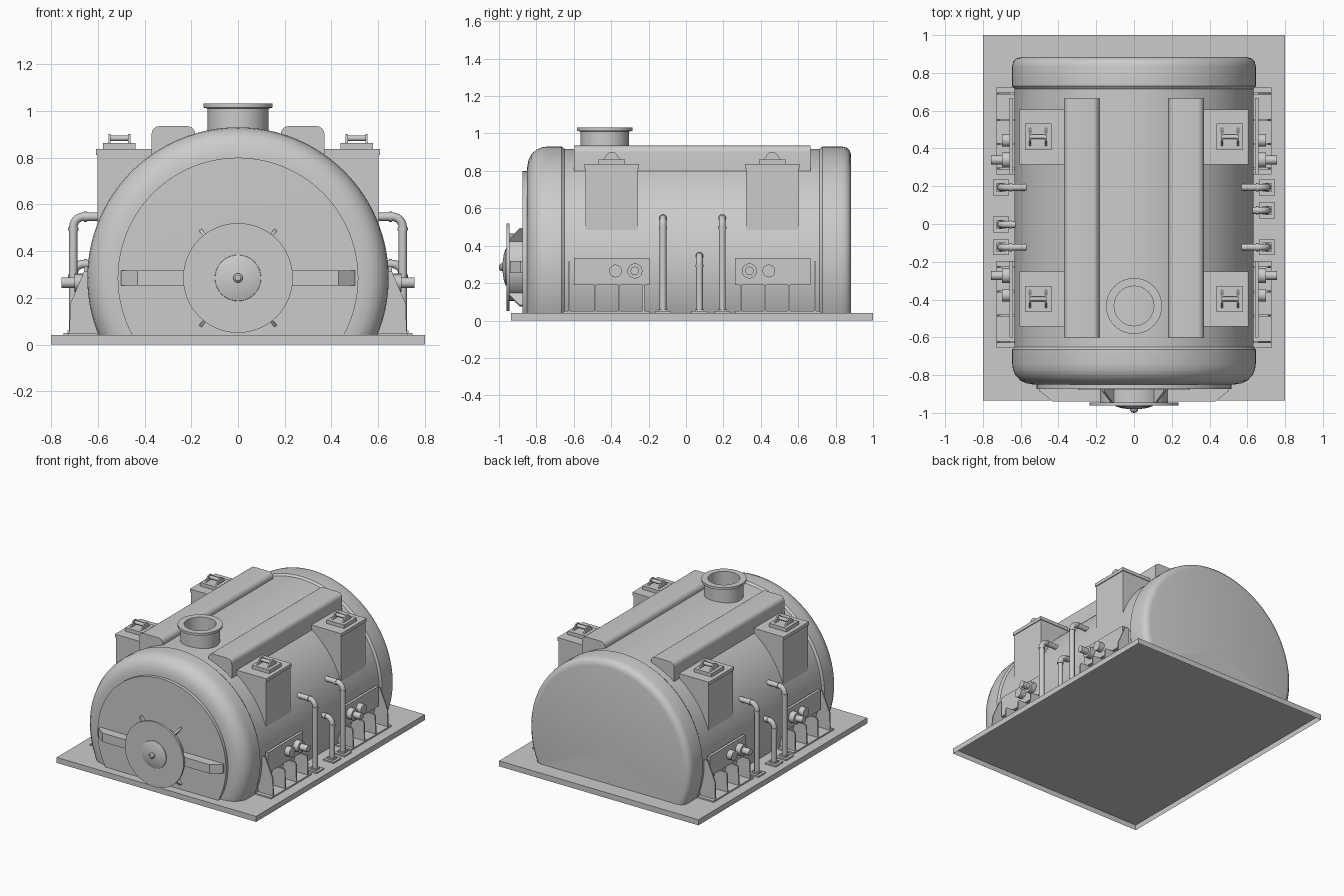
import bpy, bmesh, math
from mathutils import Vector

if "Cube" in bpy.data.objects:
    bpy.data.objects.remove(bpy.data.objects["Cube"], do_unlink=True)

GREY = bpy.data.materials.new("plain_grey")
GREY.use_nodes = True
GREY.diffuse_color = (0.6, 0.6, 0.6, 1)
GREY.node_tree.nodes["Principled BSDF"].inputs["Base Color"].default_value = (0.6, 0.6, 0.6, 1)

AXIS_Z = 0.285      # height of the tank axis
DECK = 0.04         # top of the base plate


def finish(name, bm, smooth=True):
    bmesh.ops.recalc_face_normals(bm, faces=bm.faces)
    mesh = bpy.data.meshes.new(name)
    bm.to_mesh(mesh)
    bm.free()
    mesh.materials.append(GREY)
    obj = bpy.data.objects.new(name, mesh)
    bpy.context.collection.objects.link(obj)
    if smooth:
        bpy.ops.object.select_all(action='DESELECT')
        obj.select_set(True)
        bpy.context.view_layer.objects.active = obj
        bpy.ops.object.shade_smooth_by_angle(angle=math.radians(32))
    return obj


def box(name, x, y, z, bevel=0, hollow=0):
    """Box from (low, high) pairs, with rounded top edges or a hollow underside."""
    bm = bmesh.new()
    bmesh.ops.create_cube(bm, size=1)
    for v in bm.verts:
        v.co = Vector([(a + b) / 2 + c * abs(b - a) for c, (a, b) in zip(v.co, (x, y, z))])
    if bevel:
        edges = [e for e in bm.edges if abs(e.verts[0].co.y - e.verts[1].co.y) > 0.01
                 and e.verts[0].co.z > sum(z) / 2]
        bmesh.ops.bevel(bm, geom=edges, offset=bevel, segments=6, profile=0.5, affect='EDGES')
    if hollow:
        floor = min(bm.faces, key=lambda f: f.calc_center_median().z)
        bmesh.ops.inset_region(bm, faces=[floor], thickness=hollow)
        bmesh.ops.translate(bm, verts=floor.verts, vec=(0, 0, z[1] - z[0] - hollow))
    return finish(name, bm, bool(bevel))


def prism(name, points, offset):
    """Flat outline pushed along an offset."""
    bm = bmesh.new()
    face = bm.faces.new([bm.verts.new(p) for p in points])
    out = bmesh.ops.extrude_face_region(bm, geom=[face], use_keep_orig=True)
    moved = [g for g in out["geom"] if isinstance(g, bmesh.types.BMVert)]
    bmesh.ops.translate(bm, verts=moved, vec=offset)
    return finish(name, bm)


def lathe(name, profile, axis, centre, segs=32, closed=False, cut=None):
    """Turn (radius, distance) points round an axis."""
    bm = bmesh.new()
    rings = []
    for r, t in profile:
        ring = []
        for i in range(segs):
            a = math.tau * i / segs
            p = [r * math.cos(a), r * math.sin(a)]
            p.insert("XYZ".index(axis), t)
            ring.append(bm.verts.new(Vector(p) + Vector(centre)))
        rings.append(ring)
    pairs = list(zip(rings, rings[1:]))
    if closed:
        pairs.append((rings[-1], rings[0]))
    for a, b in pairs:
        for i in range(segs):
            j = (i + 1) % segs
            bm.faces.new((a[i], a[j], b[j], b[i]))
    bmesh.ops.remove_doubles(bm, verts=bm.verts, dist=1e-5)
    if cut is not None:
        geom = bm.verts[:] + bm.edges[:] + bm.faces[:]
        bmesh.ops.bisect_plane(bm, geom=geom, plane_co=(0, 0, cut), plane_no=(0, 0, 1), clear_inner=True)
        bmesh.ops.holes_fill(bm, edges=[e for e in bm.edges if e.is_boundary])
    return finish(name, bm)


def rod(name, axis, centre, r, a, b, segs=24):
    return lathe(name, [(0, a), (r, a), (r, b), (0, b)], axis, centre, segs)


def pipe(name, points, r):
    curve = bpy.data.curves.new(name, 'CURVE')
    curve.dimensions = '3D'
    curve.bevel_depth = r
    curve.bevel_resolution = 4
    curve.use_fill_caps = True
    spline = curve.splines.new('POLY')
    spline.points.add(len(points) - 1)
    for sp, p in zip(spline.points, points):
        sp.co = (*p, 1)
    spline.use_smooth = True
    curve.materials.append(GREY)
    obj = bpy.data.objects.new(name, curve)
    bpy.context.collection.objects.link(obj)


# Base plate, open underneath, and tank
box("base_plate", (-0.8, 0.8), (-0.935, 1), (0, DECK), hollow=0.003)
R, M = 0.645, 0.633
tank = [(0, -0.85), (0.53, -0.85), (0.57, -0.843), (0.602, -0.828), (0.628, -0.8), (0.641, -0.77), (R, -0.74),
        (R, -0.665), (M, -0.65), (M, 0.715), (R, 0.73), (R, 0.835), (0.639, 0.86),
        (0.622, 0.877), (0.597, 0.883), (0, 0.883)]
lathe("tank", tank, "Y", (0, 0, AXIS_Z), 128, cut=DECK - 0.001)

# Front door, cross bar and round hatch
lathe("front_door", [(0, -0.84), (0.515, -0.84), (0.515, -0.874), (0, -0.876)],
      "Y", (0, 0, AXIS_Z), 96, cut=DECK - 0.001)
prism("door_bar", [(-0.5, -0.86, 0.253), (-0.5, -0.885, 0.253), (-0.43, -0.94, 0.253),
                   (0.43, -0.94, 0.253), (0.5, -0.885, 0.253), (0.5, -0.86, 0.253)], (0, 0, 0.065))
HUB = (0, 0, AXIS_Z)
rod("hatch_hub", "Y", HUB, 0.18, -0.95, -0.86, 48)
rod("hatch_disc", "Y", HUB, 0.235, -0.96, -0.945, 64)
lathe("hatch_dome", [(0.1, -0.955), (0.098, -0.965), (0.07, -0.974), (0.03, -0.98), (0, -0.981)], "Y", HUB, 40)
lathe("hatch_knob", [(0.02, -0.975), (0.02, -0.99), (0.012, -0.998), (0, -1)], "Y", HUB, 16)
for i, deg in enumerate((52, 128, 232, 308)):
    d = Vector((math.cos(math.radians(deg)), 0, math.sin(math.radians(deg))))
    side = Vector((-d.z, 0, d.x)) * 0.014
    outline = [(0.16, -0.86), (0.262, -0.86), (0.262, -0.888), (0.19, -0.946), (0.16, -0.946)]
    prism(f"hatch_gusset_{i}", [d * r + Vector((0, y, AXIS_Z)) - side / 2 for r, y in outline], side)

# Chimney with an open mouth
lathe("chimney", [(0.13, 0.88), (0.13, 1.01), (0.148, 1.014), (0.148, 1.031),
                  (0.105, 1.031), (0.105, 0.88)], "Z", (0, -0.434, 0), 48, closed=True)


def span(s, a, b):
    return tuple(sorted((s * a, s * b)))


def elbow_pipe(name, s, y, top, end):
    """Upright pipe that bends in to the tank wall."""
    x, bend, r = 0.705, 0.045, 0.018
    path = [(s * x, y, DECK)]
    for i in range(9):
        a = math.pi / 2 * i / 8
        path.append((s * (x - bend + bend * math.cos(a)), y, top - bend + bend * math.sin(a)))
    path.append((s * end, y, top))
    pipe(name, path, r)
    rod(name + "_lower_collar", "Z", (s * x, y, 0), 0.022, top - bend - 0.014, top - bend, 16)
    rod(name + "_upper_collar", "X", (0, y, top), 0.022, s * (x - bend), s * (x - bend - 0.014), 16)
    for part, h, z in (("foot", 0.042, 0.05), ("socket", 0.024, 0.06)):
        box(f"{name}_{part}", span(s, x - h, x + h), (y - h, y + h), (DECK, z))


for side, s in (("left", 1), ("right", -1)):
    # Long roof rails
    box(f"{side}_roof_rail", span(s, 0.183, 0.37), (-0.6, 0.665), (0.79, 0.935), 0.035)

    # Shoulder boxes with lids and handles
    for place, y in (("front", -0.397), ("back", 0.461)):
        n = f"{side}_{place}_box"
        box(n, span(s, 0.33, 0.601), (y - 0.141, y + 0.141), (0.46, 0.82))
        box(n + "_lid", span(s, 0.33, 0.607), (y - 0.146, y + 0.146), (0.812, 0.836))
        box(n + "_pad", span(s, 0.438, 0.578), (y - 0.07, y + 0.07), (0.834, 0.862))
        for k, x in enumerate((0.46, 0.545)):
            arch = [(-0.05, 0.86), (0.05, 0.86), (0.034, 0.876)]
            arch += [(0.033 * math.cos(a), 0.869 + 0.033 * math.sin(a))
                     for a in (math.pi * (0.15 + 0.1 * i) for i in range(8))]
            arch.append((-0.034, 0.876))
            prism(f"{n}_bracket_{k}", [(s * x, y + p, z) for p, z in arch], (s * 0.01, 0, 0))
        rod(n + "_handle", "X", (0, y, 0.883), 0.012, s * 0.462, s * 0.553, 16)

    # Wall pipes
    elbow_pipe(f"{side}_front_tall_pipe", s, -0.123, 0.547, 0.57)
    elbow_pipe(f"{side}_back_tall_pipe", s, 0.194, 0.547, 0.57)
    elbow_pipe(f"{side}_short_pipe", s, 0.072 if s > 0 else -0.003, 0.345, 0.6)

    # Valve panels, mirrored front to back
    for place, f in (("front", -1), ("back", 1)):
        n = f"{side}_{place}_panel"

        def ys(v):
            return 0.033 + f * v

        box(n, span(s, 0.64, 0.66), sorted((ys(0.229), ys(0.633))), (0.19, 0.335))
        box(n + "_sill", span(s, 0.6, 0.727), sorted((ys(0.229), ys(0.69))), (DECK, 0.05))
        low = [(0.6, DECK), (0.722, DECK), (0.718, 0.175), (0.71, 0.19), (0.6, 0.19)]
        tall = low[:3] + [(0.658, 0.315), (0.6, 0.315)]
        for k, (v, shape) in enumerate(((0.26, low), (0.39, low), (0.518, low), (0.657, tall))):
            prism(f"{n}_fin_{k}", [(s * x, ys(v) - 0.005, z) for x, z in shape], (0, 0.01, 0))
        big, small = (0, ys(0.306), 0.265), (0, ys(0.41), 0.265)
        rod(n + "_valve_collar", "X", big, 0.04, s * 0.65, s * 0.7)
        rod(n + "_valve_stem", "X", big, 0.023, s * 0.65, s * 0.756)
        rod(n + "_gauge", "X", small, 0.034, s * 0.65, s * 0.7)
